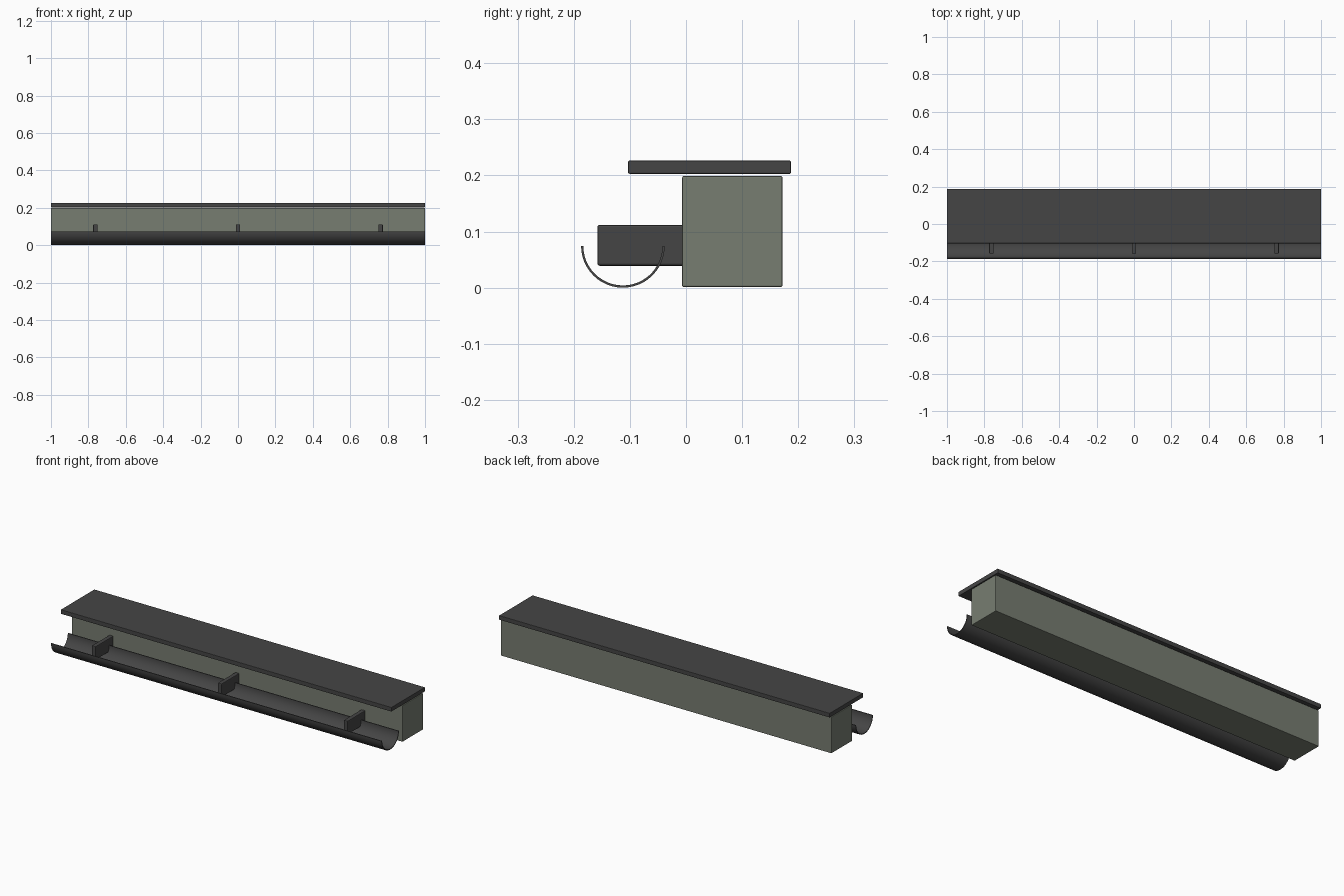
import bpy, bmesh, math

if "Cube" in bpy.data.objects:
    bpy.data.objects.remove(bpy.data.objects["Cube"])


def material(name, rgb):
    m = bpy.data.materials.new(name)
    m.diffuse_color = (*rgb, 1)
    m.use_nodes = True
    m.node_tree.nodes["Principled BSDF"].inputs["Base Color"].default_value = m.diffuse_color
    return m


STONE = material("grey green wall", (0.185, 0.205, 0.165))
DARK = material("dark grey metal", (0.060, 0.060, 0.060))


def finish(name, bm, mat):
    bmesh.ops.recalc_face_normals(bm, faces=bm.faces)
    me = bpy.data.meshes.new(name)
    bm.to_mesh(me)
    bm.free()
    me.materials.append(mat)
    ob = bpy.data.objects.new(name, me)
    bpy.context.collection.objects.link(ob)
    return ob


def box(name, lo, hi, mat, bevel):
    bm = bmesh.new()
    bmesh.ops.create_cube(bm, size=1)
    for v in bm.verts:
        v.co = [(a + b) / 2 + c * (b - a) for a, b, c in zip(lo, hi, v.co)]
    ob = finish(name, bm, mat)
    mod = ob.modifiers.new("soft edges", 'BEVEL')
    mod.width = bevel
    mod.segments = 2
    return ob


# Wall beam and overhanging roof slab
box("wall_fascia", (-1, -0.007, 0.001), (1, 0.172, 0.199), STONE, 0.003)
box("roof_slab", (-1, -0.103, 0.203), (1, 0.187, 0.2265), DARK, 0.002)

# Brackets reaching from the wall over the gutter
for i, x in enumerate((-0.762, 0, 0.762)):
    box(f"gutter_bracket_{i + 1}", (x - 0.012, -0.158, 0.039),
        (x + 0.012, -0.003, 0.112), DARK, 0.004)

# Half-round gutter: thin open trough running along x
CY, CZ, R, T, N = -0.1125, 0.0745, 0.0745, 0.004, 24
profile = []
for r, order in ((R, range(N + 1)), (R - T, range(N, -1, -1))):
    for k in order:
        a = math.pi + math.pi * k / N
        profile.append((CY + r * math.cos(a), CZ + r * math.sin(a)))
bm = bmesh.new()
ends = [[bm.verts.new((x, y, z)) for y, z in profile] for x in (-1, 1)]
count = len(profile)
for i in range(count):
    j = (i + 1) % count
    bm.faces.new((ends[0][i], ends[0][j], ends[1][j], ends[1][i]))
for e in ends:
    for i in range(N):
        bm.faces.new((e[i], e[i + 1], e[count - 2 - i], e[count - 1 - i]))
gutter = finish("half_round_gutter", bm, DARK)
bpy.context.view_layer.objects.active = gutter
gutter.select_set(True)
bpy.ops.object.shade_smooth_by_angle(angle=math.radians(30))
